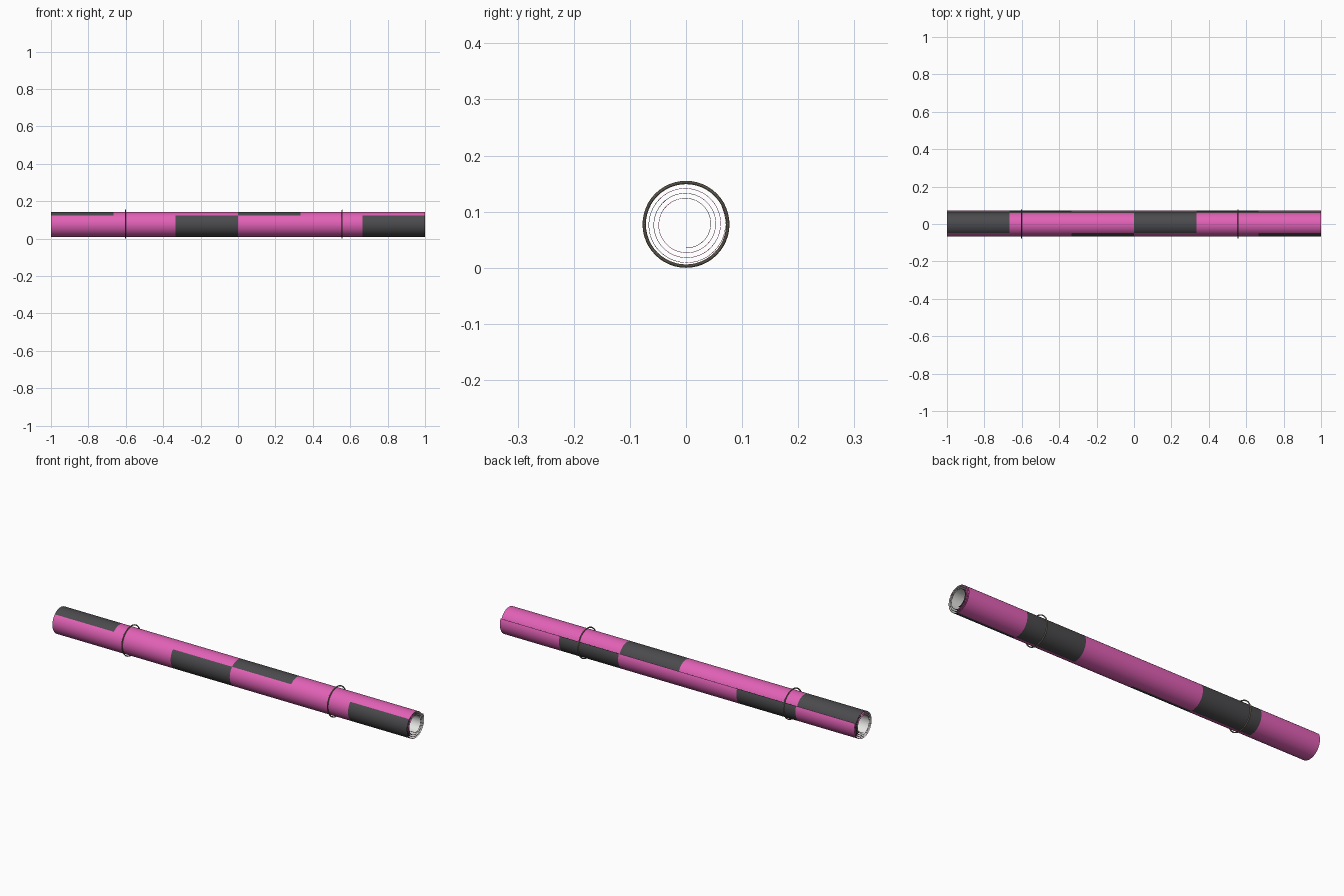
import bpy, math

if "Cube" in bpy.data.objects:
    bpy.data.objects.remove(bpy.data.objects["Cube"])

CENTRE_Z = 0.0775
R_START, GROWTH = 0.0425, 0.00876 / math.tau   # spiral start radius, growth per radian
START, SWEEP = math.radians(-90), math.radians(1195)
ROWS, COLS, STEPS = 8, 6, 16                   # colour cells and segments per cell
SHEET = 0.0008


def material(name, rgb):
    m = bpy.data.materials.new(name)
    m.diffuse_color = (*rgb, 1)
    m.use_nodes = True
    m.node_tree.nodes["Principled BSDF"].inputs["Base Color"].default_value = m.diffuse_color
    return m


pink = material("pink", (0.76, 0.12, 0.47))
charcoal = material("charcoal", (0.07, 0.07, 0.075))
lining = material("pale_grey", (0.78, 0.78, 0.76))
taupe = material("taupe", (0.25, 0.22, 0.17))


def smooth(ob):
    bpy.ops.object.select_all(action='DESELECT')
    ob.select_set(True)
    bpy.context.view_layer.objects.active = ob
    bpy.ops.object.shade_smooth_by_angle(angle=math.radians(35))


# Rolled sheet: spiral profile with equal arc-length steps, swept along x
n = ROWS * STEPS
length = R_START * SWEEP + GROWTH * SWEEP ** 2 / 2
verts, faces, mats = [], [], []
for i in range(n + 1):
    s = length * i / n
    phi = (math.sqrt(R_START ** 2 + 2 * GROWTH * s) - R_START) / GROWTH
    r, a = R_START + GROWTH * phi, START + phi
    for c in range(COLS + 1):
        verts.append((-1 + 2 * c / COLS, r * math.cos(a), CENTRE_Z + r * math.sin(a)))
w = COLS + 1
for i in range(n):
    row = ROWS - 1 - i // STEPS                # counted from the outer edge
    for c in range(COLS):
        k = i * w + c
        faces.append((k, k + w, k + w + 1, k + 1))
        mats.append(1 if (c - row) % 3 == 1 else 0)   # diagonal dark cells
mesh = bpy.data.meshes.new("rolled_sheet")
mesh.from_pydata(verts, [], faces)
for m in (pink, charcoal, lining, lining):
    mesh.materials.append(m)
for p, idx in zip(mesh.polygons, mats):
    p.material_index = idx
sheet = bpy.data.objects.new("rolled_sheet", mesh)
bpy.context.collection.objects.link(sheet)

# Thin backing in the pale lining colour
mod = sheet.modifiers.new("thickness", 'SOLIDIFY')
mod.thickness = SHEET
mod.offset = -1
mod.material_offset = 2
bpy.context.view_layer.objects.active = sheet
sheet.select_set(True)
bpy.ops.object.modifier_apply(modifier=mod.name)
smooth(sheet)

# Two bands holding the roll
for name, x in (("left_band", -0.602), ("right_band", 0.557)):
    bpy.ops.mesh.primitive_torus_add(
        major_radius=0.0745, minor_radius=0.003, major_segments=48, minor_segments=10,
        location=(x, 0, CENTRE_Z), rotation=(0, math.pi / 2, 0))
    band = bpy.context.object
    band.name = name
    band.data.materials.append(taupe)
    smooth(band)
